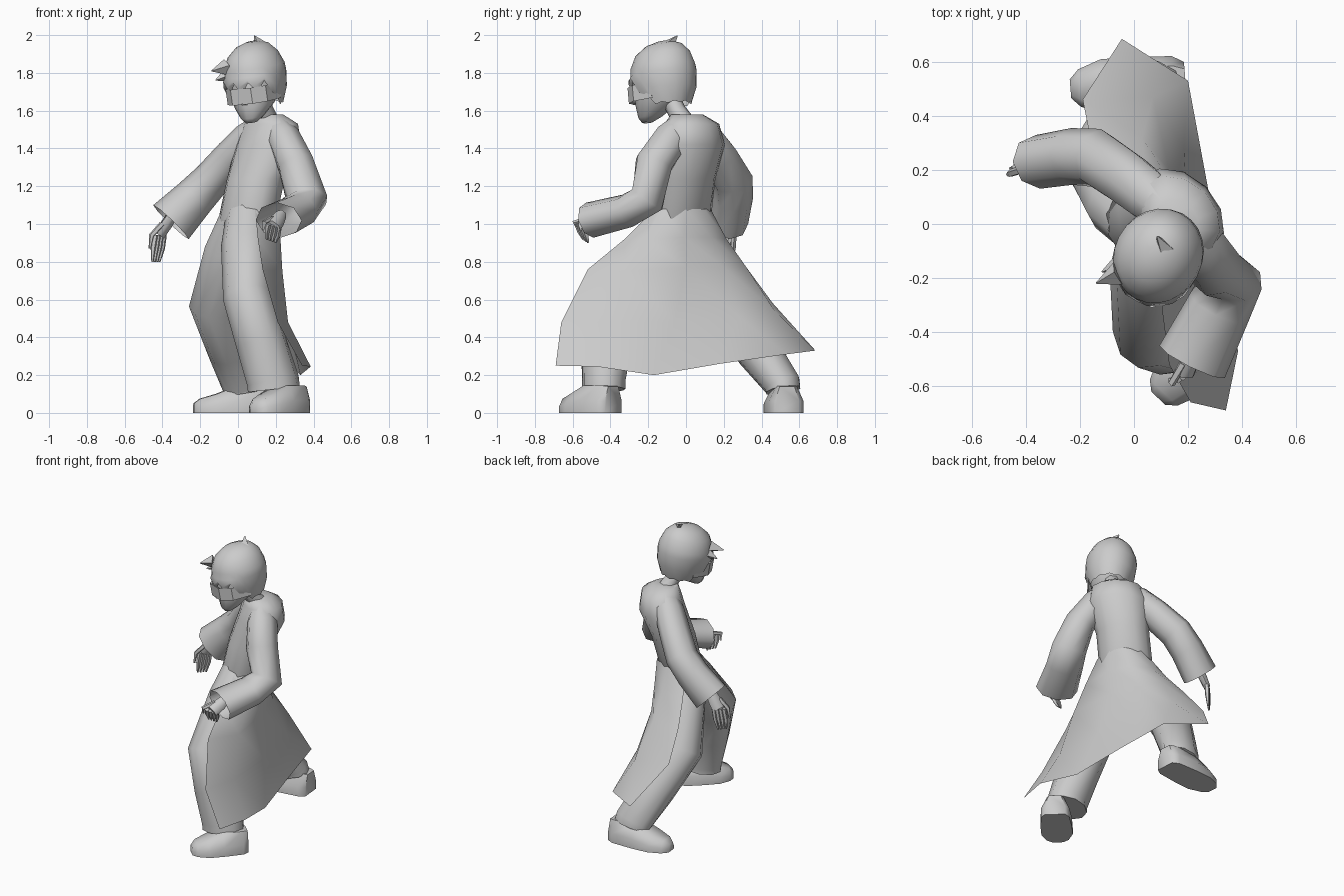
import bpy, bmesh, math
from mathutils import Vector, Matrix

V = Vector


def loft(name, rings, closed=True, cap0=True, cap1=True, angle=60, matrix=None):
    """Skin a list of point rings into one mesh object."""
    bm = bmesh.new()
    rows = [[bm.verts.new(p) for p in r] for r in rings]
    n = len(rows[0])
    for r, s in zip(rows, rows[1:]):
        for i in range(n if closed else n - 1):
            j = (i + 1) % n
            bm.faces.new((r[i], r[j], s[j], s[i]))
    if closed and cap0:
        bm.faces.new(rows[0][::-1])
    if closed and cap1:
        bm.faces.new(rows[-1])
    bmesh.ops.recalc_face_normals(bm, faces=bm.faces)
    if matrix:
        bm.transform(matrix)
    me = bpy.data.meshes.new(name)
    bm.to_mesh(me)
    bm.free()
    ob = bpy.data.objects.new(name, me)
    bpy.context.collection.objects.link(ob)
    bpy.ops.object.select_all(action='DESELECT')
    ob.select_set(True)
    bpy.context.view_layer.objects.active = ob
    bpy.ops.object.shade_smooth_by_angle(angle=math.radians(angle))
    return ob


def ellipse(c, a, b, n):
    return [V(c) + a * math.cos(2 * math.pi * i / n) + b * math.sin(2 * math.pi * i / n) for i in range(n)]


def tube(name, path, a0, n=8, **kw):
    """path: (x, y, z, radius along a0, other radius); frame carried back from the end."""
    pts = [V(p[:3]) for p in path]
    rings, a = [], V(a0)
    for i in reversed(range(len(pts))):
        t = V()
        if i > 0:
            t += (pts[i] - pts[i - 1]).normalized()
        if i < len(pts) - 1:
            t += (pts[i + 1] - pts[i]).normalized()
        t.normalize()
        a = (a - t * a.dot(t)).normalized()
        rings.insert(0, ellipse(pts[i], a * path[i][3], t.cross(a) * path[i][4], n))
    return loft(name, rings, **kw)


# Coat body, turned to face the front left
w, d = V((.71, -.71, 0)), V((.71, .71, 0))
torso = [(.03, -.05, .93, .12, .09), (.05, -.02, 1.03, .17, .135), (.095, .003, 1.24, .168, .14),
         (.16, .032, 1.42, .195, .15), (.172, .03, 1.53, .165, .125), (.155, .005, 1.58, .09, .08)]
loft("coat_body", [ellipse(p[:3], w * p[3], d * p[4], 12) for p in torso])

# Flared open coat skirt, from the front edge round the right and back to the left edge
skirt = [
    [(.09, -.165, 1.08), (.195, -.13, 1.08), (.205, 0, 1.08), (.16, .095, 1.08), (.05, .13, 1.08), (-.06, .09, 1.08)],
    [(.105, -.325, .92), (.225, -.21, .92), (.21, -.01, .93), (.15, .135, .93), (.04, .215, .92), (-.11, .19, .92)],
    [(.13, -.52, .76), (.235, -.32, .75), (.20, 0, .77), (.13, .20, .77), (.03, .32, .77), (-.16, .31, .77)],
    [(.21, -.66, .48), (.265, -.42, .48), (.245, -.06, .48), (.185, .28, .51), (.07, .47, .54), (-.19, .46, .58)],
    [(.34, -.69, .25), (.385, -.47, .245), (.33, -.17, .20), (.265, .18, .26), (.20, .53, .31), (-.045, .685, .33)],
]
loft("coat_skirt", skirt, closed=False)

# Trousers
tube("front_leg", [(.06, -.06, 1.04, .125, .11), (.05, -.17, .88, .14, .135), (.05, -.385, .61, .13, .165),
                   (.12, -.42, .38, .135, .14), (.185, -.435, .17, .14, .115), (.19, -.435, .125, .14, .115)],
     (1, .15, 0), n=10)
tube("back_leg", [(.02, .0, 1.03, .12, .11), (-.03, .07, .85, .15, .12), (-.12, .22, .57, .14, .135),
                  (-.03, .38, .33, .13, .12), (.045, .51, .15, .13, .10), (.05, .515, .12, .13, .095)],
     (1, 0, 0), n=10)


# Shoes
def shoe(name, heel, toe):
    h, t = V((*heel, 0)), V((*toe, 0))
    s = (t - h).normalized().cross(V((0, 0, 1)))
    rings = []
    for f, wd, ht in [(0, .065, .14), (.1, .09, .145), (.45, .10, .145), (.72, .10, .10), (.92, .07, .075), (1, .035, .05)]:
        c = h.lerp(t, f)
        rings.append([c + s * wd * x + V((0, 0, ht * z)) for x, z in
                      [(-1, 0), (1, 0), (1, .45), (.6, 1), (-.6, 1), (-1, .45)]])
    loft(name, rings)


shoe("front_shoe", (.335, -.385), (.09, -.645))
shoe("back_shoe", (.19, .535), (-.235, .50))

# Sleeves, wide and open at the cuff
tube("right_sleeve", [(.20, -.03, 1.51, .08, .07), (.245, -.08, 1.45, .09, .10), (.305, -.17, 1.32, .10, .105),
                      (.365, -.205, 1.13, .115, .10), (.315, -.31, 1.07, .12, .09), (.215, -.51, 1.02, .135, .095)],
     (.9, -.42, 0), cap1=False)
tube("left_sleeve", [(.11, .05, 1.51, .08, .07), (.06, .10, 1.455, .10, .09), (-.03, .17, 1.36, .105, .095),
                     (-.14, .245, 1.235, .11, .10), (-.23, .25, 1.14, .105, .11), (-.355, .23, 1.01, .10, .13)],
     (0, 1, 0), cap1=False)


# Hands: wrist and palm, four fingers and a thumb
def hand(name, wrist, knuckle, tip, side):
    a, k, t, s = V(wrist), V(knuckle), V(tip), V(side).normalized()
    mid = a.lerp(k, .5)
    tube(name + "_palm", [(*a, .03, .028), (*mid, .04, .028), (*k, .042, .022)], s, n=6)
    for i in range(4):
        o = s * (i - 1.5) * .022
        m = (k + t) / 2 + o * 1.05
        tube(name + "_finger", [(*(k + o), .014, .016), (*m, .013, .015), (*(t + o * .8), .006, .006)], s, n=5)
    q, e = mid + s * .035, k + s * .06
    tube(name + "_thumb", [(*q, .016, .016), (*e, .015, .014), (*(e + (t - k) * .5), .006, .006)], (0, .7, .7), n=5)


hand("right_hand", (.23, -.44, 1.05), (.19, -.56, .99), (.175, -.53, .91), (-.8, -.45, .3))
hand("left_hand", (-.34, .23, 1.06), (-.415, .23, .94), (-.435, .22, .80), (-.7, -.7, 0))

# Neck
tube("neck", [(.16, -.01, 1.54, .06, .055), (.14, -.05, 1.60, .05, .05), (.11, -.09, 1.68, .05, .05)], (1, 0, 0))

# Head, modelled facing -y and then turned
H = (Matrix.Translation((.09, -.125, 1.765)) @ Matrix.Rotation(math.radians(-27), 4, 'Z')
     @ Matrix.Rotation(math.radians(8), 4, 'X') @ Matrix.Rotation(math.radians(-5), 4, 'Y'))
X, Y = V((1, 0, 0)), V((0, 1, 0))
face = [(-.215, -.11, .03, .028), (-.19, -.09, .06, .065), (-.13, -.045, .105, .115),
        (-.05, -.015, .13, .145), (.06, 0, .135, .15), (.12, .01, .11, .13)]
loft("face", [ellipse((0, y, z), X * a, Y * b, 12) for z, y, a, b in face], matrix=H)
loft("nose", [[V((-.016, -.155, -.115)), V((.016, -.155, -.115)), V((0, -.155, -.06))],
              [V((-.004, -.185, -.11)), V((.004, -.185, -.11)), V((0, -.18, -.104))]], matrix=H)

# Hair cap with a jagged lower edge: short fringe in front, longer at the sides and back
N = 24
hair = [ellipse((0, .01 + y, z), X * a, Y * b, N) for z, y, a, b in
        [(.20, .02, .03, .04), (.18, .015, .085, .10), (.135, .005, .13, .15), (.07, 0, .16, .175), (.03, 0, .163, .18)]]
edge = []
for i in range(N):
    t = 2 * math.pi * i / N
    front = max(0, -math.sin(t))
    side = min(1, max(0, (front - .1) * 2))
    z = -.14 * (1 - side) - .03 * side + (.03 if i % 2 else -.025) * (.2 + .8 * side)
    k = 1 - .25 * (1 - side)
    edge.append(V((.163 * k * math.cos(t), .01 + .18 * k * math.sin(t), z)))
hair.append([(p + q) / 2 + V(((p + q).x * .04, (p + q).y * .04, 0)) for p, q in zip(hair[-1], edge)])
hair.append(edge)
loft("hair", hair, cap1=False, matrix=H)

# Loose hair tufts: base, tip, radius
for b, t, r in [((-.10, -.11, .09), (-.155, -.18, .085), .045), ((-.11, -.08, .05), (-.16, -.14, .03), .04),
                ((.03, .06, .165), (-.02, .10, .222), .04)]:
    tube("hair_tuft", [(*b, r, r), (*t, .003, .003)], (1, .3, .2), n=4, matrix=H)

# Visor band across the eyes
visor = []
for x, y in [(-.14, .0), (-.12, -.12), (-.06, -.18), (.06, -.18), (.12, -.12), (.14, .0)]:
    visor.append([V((x * k, y * k, z)) for k, z in [(1, -.025), (1, -.11), (.93, -.105), (.93, -.03)]])
loft("visor", visor, angle=20, matrix=H)
